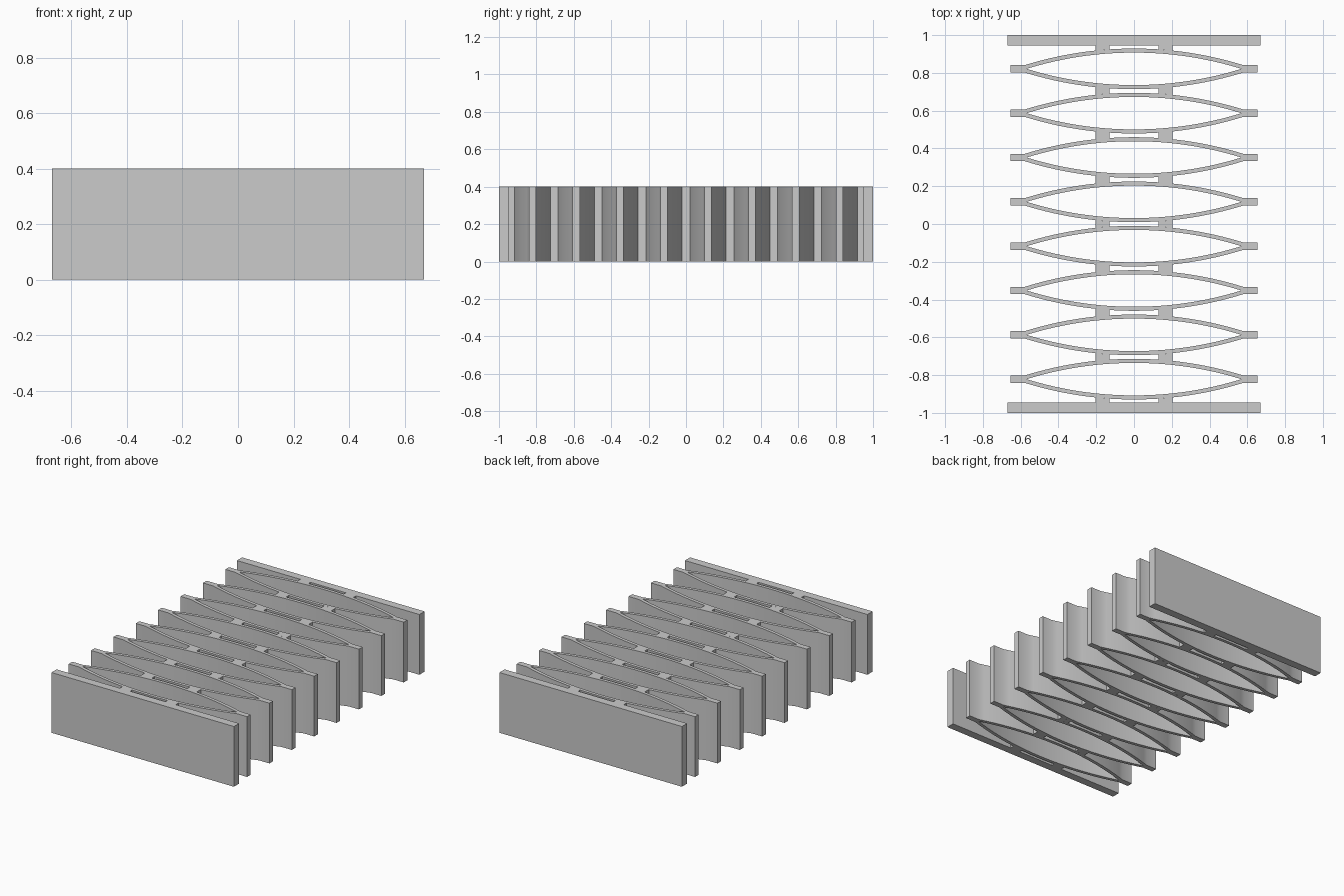
import bpy, bmesh
from math import sin, cos, asin, acos

cube = bpy.data.objects.get("Cube")
if cube:
    bpy.data.objects.remove(cube, do_unlink=True)

HEIGHT = 0.4
PITCH = 0.2347            # spacing of the leaf cells
COUNT = 8
PLATE_Y = 0.946           # inner face of the end plates
APEX_OUT, APEX_IN = 0.1075, 0.086
TAB_X, TAB_END, TAB_Y = 0.58, 0.655, 0.019
STEPS = 32

# Circle through the leaf apex and the tab corner
sag = APEX_OUT - TAB_Y
R_OUT = (TAB_X ** 2 + sag ** 2) / (2 * sag)
R_IN = R_OUT - (APEX_OUT - APEX_IN)
CENTRE = APEX_OUT - R_OUT
A_OUT = asin(TAB_X / R_OUT)
A_IN = acos(-CENTRE / R_IN)

grey = bpy.data.materials.new("plain grey")
grey.use_nodes = True
colour = (0.6, 0.6, 0.6, 1)
grey.diffuse_color = colour
grey.node_tree.nodes["Principled BSDF"].inputs["Base Color"].default_value = colour


def arc(radius, angle):
    return [(radius * sin(angle * t), CENTRE + radius * cos(angle * t))
            for t in (2 * i / STEPS - 1 for i in range(STEPS + 1))]


def outer_y(x):
    return CENTRE + (R_OUT ** 2 - x * x) ** 0.5


def prism(name, polygons, y=0.0):
    """Weld flat polygons into one outline and extrude it upward."""
    bm = bmesh.new()
    for poly in polygons:
        bm.faces.new([bm.verts.new((px, py, 0)) for px, py in poly])
    bmesh.ops.remove_doubles(bm, verts=bm.verts[:], dist=1e-5)
    bmesh.ops.recalc_face_normals(bm, faces=bm.faces[:])
    top = bmesh.ops.extrude_face_region(bm, geom=bm.faces[:], use_keep_orig=True)
    lifted = [g for g in top["geom"] if isinstance(g, bmesh.types.BMVert)]
    bmesh.ops.translate(bm, verts=lifted, vec=(0, 0, HEIGHT))
    bmesh.ops.recalc_face_normals(bm, faces=bm.faces[:])
    mesh = bpy.data.meshes.new(name)
    bm.to_mesh(mesh)
    bm.free()
    mesh.materials.append(grey)
    ob = bpy.data.objects.new(name, mesh)
    ob.location.y = y
    bpy.context.collection.objects.link(ob)
    bpy.ops.object.select_all(action='DESELECT')
    ob.select_set(True)
    bpy.context.view_layer.objects.active = ob
    bpy.ops.object.shade_smooth_by_angle(angle=0.4)
    return ob


# Leaf cell: two bowed strips meeting in a tab at each end
outer, inner = arc(R_OUT, A_OUT), arc(R_IN, A_IN)
cell = []
for s in (1, -1):
    for i in range(STEPS):
        quad = (outer[i], outer[i + 1], inner[i + 1], inner[i])
        cell.append([(x, s * y) for x, y in quad])
    tab = [(inner[-1][0], 0), (TAB_X, TAB_Y), (TAB_END, TAB_Y),
           (TAB_END, -TAB_Y), (TAB_X, -TAB_Y)]
    cell.append([(s * x, y) for x, y in tab])

centres = [(i - (COUNT - 1) / 2) * PITCH for i in range(COUNT)]
for i, y in enumerate(centres):
    prism(f"leaf_cell_{i + 1}", cell, y)

# Link blocks: pairs joining neighbouring cells and the end plates
link_xs = [0.13 + 0.075 * i / 4 for i in range(5)]
for i in range(COUNT + 1):
    low = [(x, centres[i - 1] + outer_y(x) if i else -PLATE_Y) for x in link_xs]
    high = [(x, centres[i] - outer_y(x) if i < COUNT else PLATE_Y) for x in link_xs]
    for side, s in (("left", 1), ("right", -1)):
        prism(f"link_{side}_{i + 1}", [[(s * x, y) for x, y in low + high[::-1]]])

# End plates
for name, s in (("front_plate", -1), ("back_plate", 1)):
    prism(name, [[(-0.67, s), (0.67, s), (0.67, s * PLATE_Y), (-0.67, s * PLATE_Y)]])
